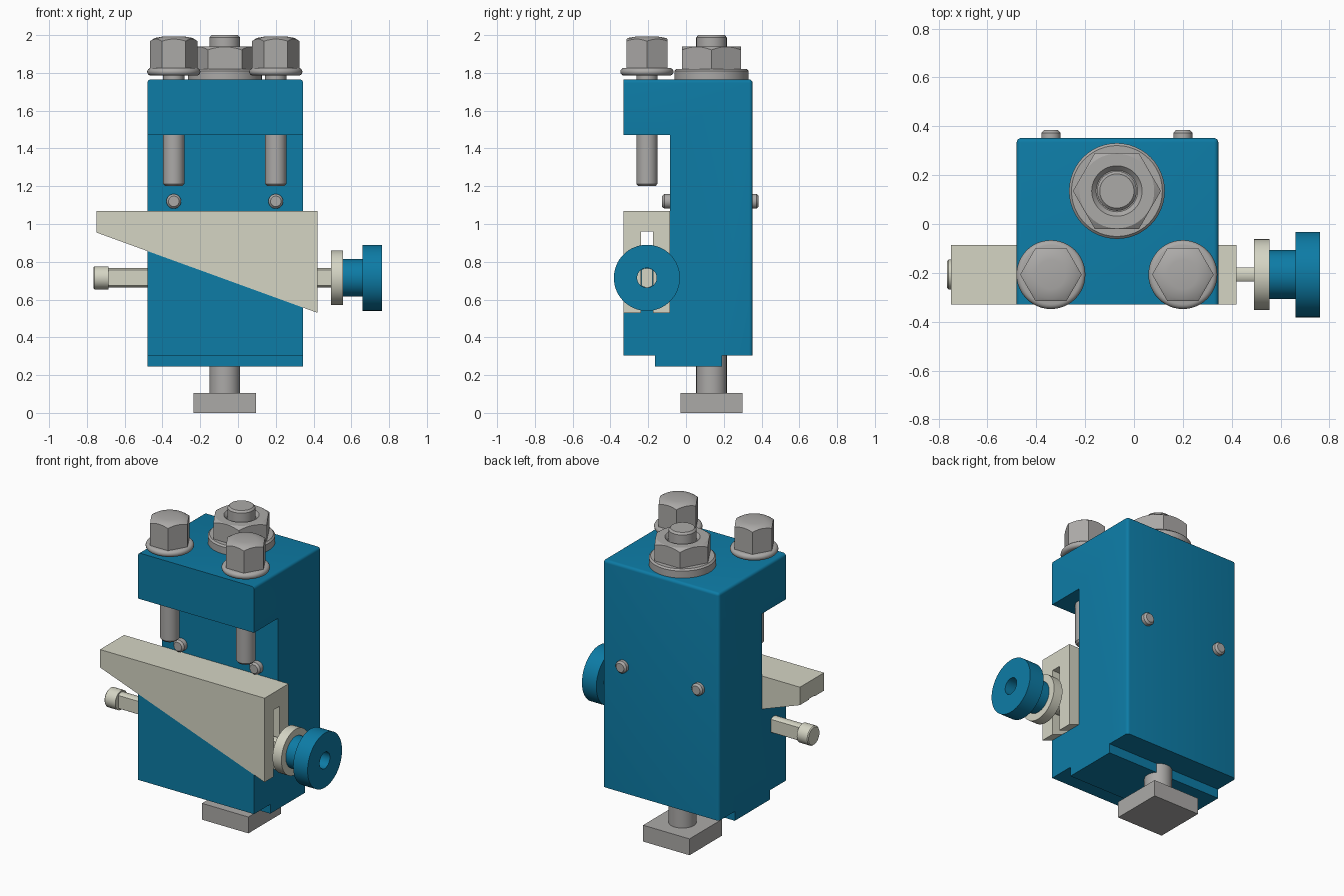
import bpy, bmesh, math
from mathutils import Matrix, Vector

if "Cube" in bpy.data.objects:
    bpy.data.objects.remove(bpy.data.objects["Cube"], do_unlink=True)


def material(name, rgb):
    m = bpy.data.materials.new(name)
    m.use_nodes = True
    m.diffuse_color = (*rgb, 1)
    m.node_tree.nodes["Principled BSDF"].inputs["Base Color"].default_value = (*rgb, 1)
    return m


BLUE = material("blue paint", (0.004, 0.2, 0.38))
CREAM = material("cream plastic", (0.66, 0.66, 0.55))
STEEL = material("grey steel", (0.41, 0.40, 0.39))

# Orientation of a part's own z axis
ALONG_X = Matrix.Rotation(math.pi / 2, 4, 'Y')
ALONG_Y = Matrix.Rotation(-math.pi / 2, 4, 'X')
UP = Matrix.Identity(4)


def finish(bm, name, mat):
    bmesh.ops.recalc_face_normals(bm, faces=bm.faces[:])
    mesh = bpy.data.meshes.new(name)
    bm.to_mesh(mesh)
    bm.free()
    mesh.materials.append(mat)
    ob = bpy.data.objects.new(name, mesh)
    bpy.context.collection.objects.link(ob)
    return ob


def lathe(name, mat, profile, at=(0, 0, 0), turn=UP, ring=False, n=48):
    """Revolve (radius, height) points; ring closes the profile on itself, else ends are capped."""
    bm = bmesh.new()
    place = Matrix.Translation(at) @ turn
    rows = [[bm.verts.new(place @ Vector((r * math.cos(a), r * math.sin(a), h)))
             for a in (2 * math.pi * i / n for i in range(n))] for r, h in profile]
    pairs = list(zip(rows, rows[1:]))
    if ring:
        pairs.append((rows[-1], rows[0]))
    else:
        bm.faces.new(rows[0])
        bm.faces.new(rows[-1])
    for a, b in pairs:
        for i in range(n):
            j = (i + 1) % n
            bm.faces.new((a[i], a[j], b[j], b[i]))
    return finish(bm, name, mat)


def prism(name, mat, points, axis, lo, hi):
    """Extrude a 2D outline along axis 0, 1 or 2; the outline uses the other two axes in order."""
    bm = bmesh.new()

    def row(d):
        out = []
        for p in points:
            c = list(p)
            c.insert(axis, d)
            out.append(bm.verts.new(c))
        return out
    a, b = row(lo), row(hi)
    bm.faces.new(a)
    bm.faces.new(b)
    for i in range(len(a)):
        j = (i + 1) % len(a)
        bm.faces.new((a[i], a[j], b[j], b[i]))
    return finish(bm, name, mat)


def combine(ob, tool, operation):
    """Apply a boolean and remove the tool."""
    tool.hide_render = True
    mod = ob.modifiers.new("cut", 'BOOLEAN')
    mod.object, mod.operation, mod.solver = tool, operation, 'EXACT'
    bpy.context.view_layer.update()
    graph = bpy.context.evaluated_depsgraph_get()
    mesh = bpy.data.meshes.new_from_object(ob.evaluated_get(graph))
    ob.modifiers.clear()
    ob.data = mesh
    bpy.data.objects.remove(tool, do_unlink=True)
    mat = mesh.materials[0]
    mesh.materials.clear()
    mesh.materials.append(mat)
    mesh.polygons.foreach_set("material_index", [0] * len(mesh.polygons))


def box_outline(x0, x1, y0, y1):
    return [(x0, y0), (x1, y0), (x1, y1), (x0, y1)]


def hexagon(x, y, r):
    return [(x + r * math.cos(k * math.pi / 3), y + r * math.sin(k * math.pi / 3)) for k in range(6)]


# Main body: side outline with the guide tongue underneath
LEFT, RIGHT, FRONT, BACK, TOP = -0.48, 0.345, -0.33, 0.352, 1.765
body = prism("clamp_body", BLUE,
             [(FRONT, 0.305), (-0.165, 0.305), (-0.165, 0.245), (0.19, 0.245), (0.19, 0.305),
              (BACK, 0.305), (BACK, TOP), (FRONT, TOP)], 0, LEFT, RIGHT)

# Rounded top and rear edges
bm = bmesh.new()
bm.from_mesh(body.data)
soft = []
for e in bm.edges:
    a, b = (v.co for v in e.verts)
    mid = (a + b) / 2
    top_edge = mid.z > TOP - 0.001 and mid.y > FRONT + 0.001
    rear_edge = mid.y > BACK - 0.001 and abs(a.z - b.z) > 0.1
    if top_edge or rear_edge:
        soft.append(e)
bmesh.ops.bevel(bm, geom=soft, offset=0.018, segments=4, profile=0.5, affect='EDGES')
bm.to_mesh(body.data)
bm.free()

# Front opening with the sloping seat
SLOPE = (0.53 - 0.955) / (0.42 + 0.75)


def ramp(x):
    return 0.955 + SLOPE * (x + 0.75)


opening = prism("opening_cutter", BLUE,
                [(-0.6, ramp(-0.6)), (0.5, ramp(0.5)), (0.5, 1.47), (-0.6, 1.47)], 1, -0.5, -0.085)
combine(body, opening, 'DIFFERENCE')

# Sliding wedge with its slot
SY, SZ = -0.207, 0.715
wedge = prism("sliding_wedge", CREAM,
              [(-0.75, 1.07), (0.42, 1.07), (0.42, 0.53), (-0.75, 0.955)], 1, FRONT, -0.086)
slot = prism("slot_cutter", CREAM, box_outline(SY - 0.031, SY + 0.031, 0.3, 0.96), 0, -1, 1)
combine(wedge, slot, 'DIFFERENCE')

# Adjusting screw with two flats, head, collar and knob
outline = []
for k in range(40):
    t = 2 * math.pi * k / 40
    outline.append((SY + max(-0.029, min(0.029, 0.051 * math.cos(t))), SZ + 0.051 * math.sin(t)))
prism("adjusting_screw", CREAM, outline, 0, -0.69, 0.66)
axis = (0, SY, SZ)
lathe("screw_head", CREAM, [(0.055, -0.765), (0.061, -0.759), (0.061, -0.685)], axis, ALONG_X)
lathe("screw_collar", CREAM,
      [(0.052, 0.492), (0.145, 0.492), (0.145, 0.555), (0.052, 0.555)], axis, ALONG_X, ring=True)
lathe("knob", BLUE,
      [(0.052, 0.555), (0.1, 0.555), (0.1, 0.66), (0.175, 0.66), (0.175, 0.762), (0.052, 0.762)],
      axis, ALONG_X, ring=True, n=64)

# Mounting stud with square foot, washer and nut
NX, NY = -0.07, 0.135
post = (NX, NY, 0)
prism("stud_foot", STEEL, box_outline(NX - 0.165, NX + 0.165, NY - 0.165, NY + 0.165), 2, 0, 0.105)
lathe("stud", STEEL, [(0.081, 0.1), (0.081, 1.988), (0.07, 2.0)], post)
lathe("washer", STEEL, [(0.196, TOP), (0.196, 1.81), (0.186, 1.82)], post)
nut = prism("nut", STEEL, hexagon(NX, NY, 0.18), 2, 1.82, 1.94)
combine(nut, lathe("nut_shaper", STEEL,
                   [(0.3, 1.8), (0.3, 1.84), (0.15, 1.942), (0.105, 1.942), (0.085, 1.92)],
                   post), 'INTERSECT')

# Clamping bolts and cross pins, one of each per side
for side, x in (("right", -0.34), ("left", 0.2)):
    spot = (x, SY, 0)
    lathe(side + "_bolt_shaft", STEEL, [(0.045, 1.2), (0.056, 1.212), (0.056, 1.8)], spot)
    flange = [(0.121 + 0.02 * math.cos(t), 1.806 + 0.02 * math.sin(t))
              for t in (math.pi * (k / 8 - 0.5) for k in range(9))]
    lathe(side + "_bolt_flange", STEEL, flange, spot)
    head = prism(side + "_bolt_head", STEEL, hexagon(x, SY, 0.126), 2, 1.815, 2.0)
    dome = [(0.2, 1.8), (0.2, 1.915), (0.126, 1.968), (0.1, 1.985), (0.06, 1.992)]
    combine(head, lathe("head_shaper", STEEL, dome, spot), 'INTERSECT')
    lathe(side + "_cross_pin", STEEL,
          [(0.028, -0.127), (0.039, -0.115), (0.039, 0.373), (0.028, 0.385)],
          (x, 0, 1.12), ALONG_Y, n=32)

# Smooth round surfaces, keep edges sharp
bpy.ops.object.select_all(action='DESELECT')
for ob in bpy.context.collection.objects:
    if ob.type == 'MESH':
        ob.select_set(True)
        bpy.context.view_layer.objects.active = ob
bpy.ops.object.shade_smooth_by_angle(angle=math.radians(28))
